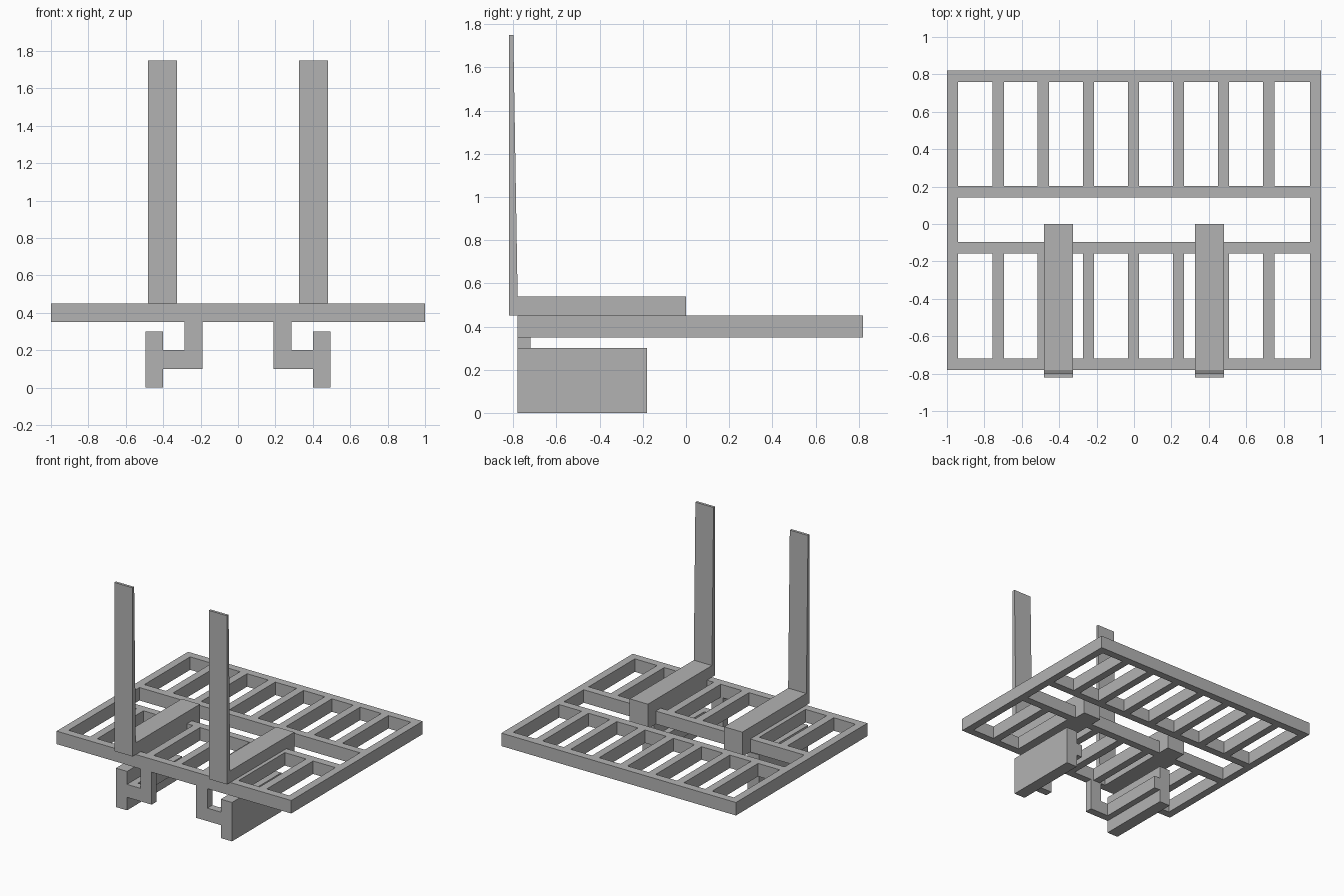
import bpy
import bmesh

default_cube = bpy.data.objects.get("Cube")
if default_cube:
    bpy.data.objects.remove(default_cube, do_unlink=True)

# Single grey finish
grey = bpy.data.materials.new("steel grey")
grey.use_nodes = True
colour = (0.45, 0.45, 0.45, 1)
grey.diffuse_color = colour
grey.node_tree.nodes["Principled BSDF"].inputs["Base Color"].default_value = colour


def finish(name, bm):
    bmesh.ops.recalc_face_normals(bm, faces=bm.faces)
    mesh = bpy.data.meshes.new(name)
    bm.to_mesh(mesh)
    bm.free()
    mesh.materials.append(grey)
    obj = bpy.data.objects.new(name, mesh)
    bpy.context.collection.objects.link(obj)
    return obj


def prism(name, outline, depth):
    """Face from outline, swept along the depth vector."""
    bm = bmesh.new()
    face = bm.faces.new([bm.verts.new(p) for p in outline])
    swept = bmesh.ops.extrude_face_region(bm, geom=[face])
    verts = [g for g in swept["geom"] if isinstance(g, bmesh.types.BMVert)]
    bmesh.ops.translate(bm, verts=verts, vec=depth)
    return finish(name, bm)


def box(name, x0, x1, y0, y1, z0, z1):
    outline = [(x0, y0, z0), (x1, y0, z0), (x1, y1, z0), (x0, y1, z0)]
    return prism(name, outline, (0, 0, z1 - z0))


LOW, HIGH = 0.35, 0.45
FRONT, BACK = -0.78, 0.82
BAR = 0.06

# Frame: side rails and four cross rails
for side, x in (("right", -1), ("left", 1 - BAR)):
    box(f"{side}_side_rail", x, x + BAR, FRONT, BACK, LOW, HIGH)
for name, y in (("front", FRONT), ("front_inner", -0.157),
                ("back_inner", 0.142), ("back", BACK - BAR)):
    box(f"{name}_cross_rail", BAR - 1, 1 - BAR, y, y + BAR, LOW, HIGH)

# Slats in the front and back bays
for i in range(7):
    x = -0.756 + 0.241 * i
    box(f"front_slat_{i + 1}", x, x + BAR, FRONT + BAR, -0.157, LOW, HIGH)
    box(f"back_slat_{i + 1}", x, x + BAR, 0.202, BACK - BAR, LOW, HIGH)

# L-shaped forks with tapered uprights
fork = [(-0.82, HIGH), (FRONT, HIGH), (FRONT, LOW), (0, LOW), (0, 0.54),
        (FRONT, 0.54), (-0.8, 1.75), (-0.82, 1.75)]
for side, x in (("right", -0.48), ("left", 0.325)):
    prism(f"{side}_fork", [(x, y, z) for y, z in fork], (0.155, 0, 0))

# Hanging brackets: hooked arm, side plate and inner rib
arm = [(0.19, LOW), (0.19, 0.1), (0.4, 0.1), (0.4, 0.2), (0.285, 0.2), (0.285, LOW)]
for side, s in (("right", -1), ("left", 1)):
    prism(f"{side}_bracket_arm", [(s * x, FRONT, z) for x, z in arm], (0, BAR, 0))
    box(f"{side}_bracket_plate", s * 0.4, s * 0.495, FRONT, -0.18, 0, 0.3)
    box(f"{side}_bracket_rib", s * 0.35, s * 0.4, FRONT, -0.18, 0.1, 0.2)
